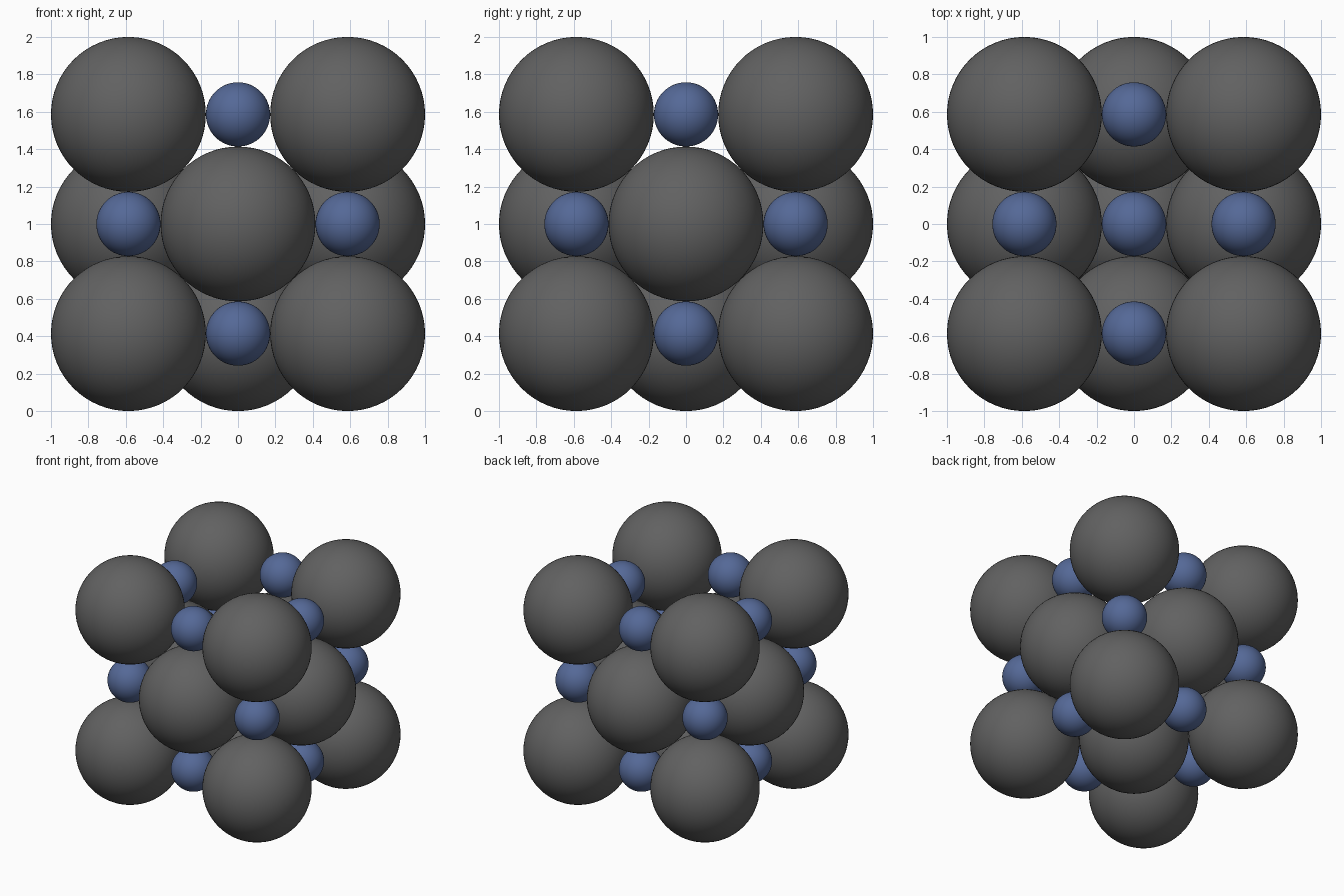
import bpy
from itertools import product

if "Cube" in bpy.data.objects:
    bpy.data.objects.remove(bpy.data.objects["Cube"])

H = 0.586        # half of the cubic cell edge
R_BIG = 0.414    # large spheres touch along face diagonals
R_SMALL = 0.1716  # small spheres fill the gaps between them


def material(name, rgb):
    m = bpy.data.materials.new(name)
    m.diffuse_color = (*rgb, 1)
    m.use_nodes = True
    m.node_tree.nodes["Principled BSDF"].inputs["Base Color"].default_value = m.diffuse_color
    return m


def ball(name, pos, radius, mat):
    i, j, k = pos
    bpy.ops.mesh.primitive_uv_sphere_add(segments=64, ring_count=32, radius=radius,
                                         location=(i * H, j * H, 1 + k * H))
    ob = bpy.context.object
    ob.name = name
    bpy.ops.object.shade_smooth()
    ob.data.materials.append(mat)


grey = material("dark_grey", (0.12, 0.12, 0.12))
blue = material("blue", (0.09, 0.14, 0.31))

# Lattice sites: the number of non-zero coordinates tells the kind of site
for pos in product((-1, 0, 1), repeat=3):
    kind = sum(map(abs, pos))
    if pos == (0, 0, 1):
        continue  # the top face is left open, showing the centre sphere
    if kind == 3:
        ball("corner_sphere", pos, R_BIG, grey)
    elif kind == 1:
        ball("face_sphere", pos, R_BIG, grey)
    elif kind == 2:
        ball("edge_sphere", pos, R_SMALL, blue)
    else:
        ball("centre_sphere", pos, R_SMALL, blue)
